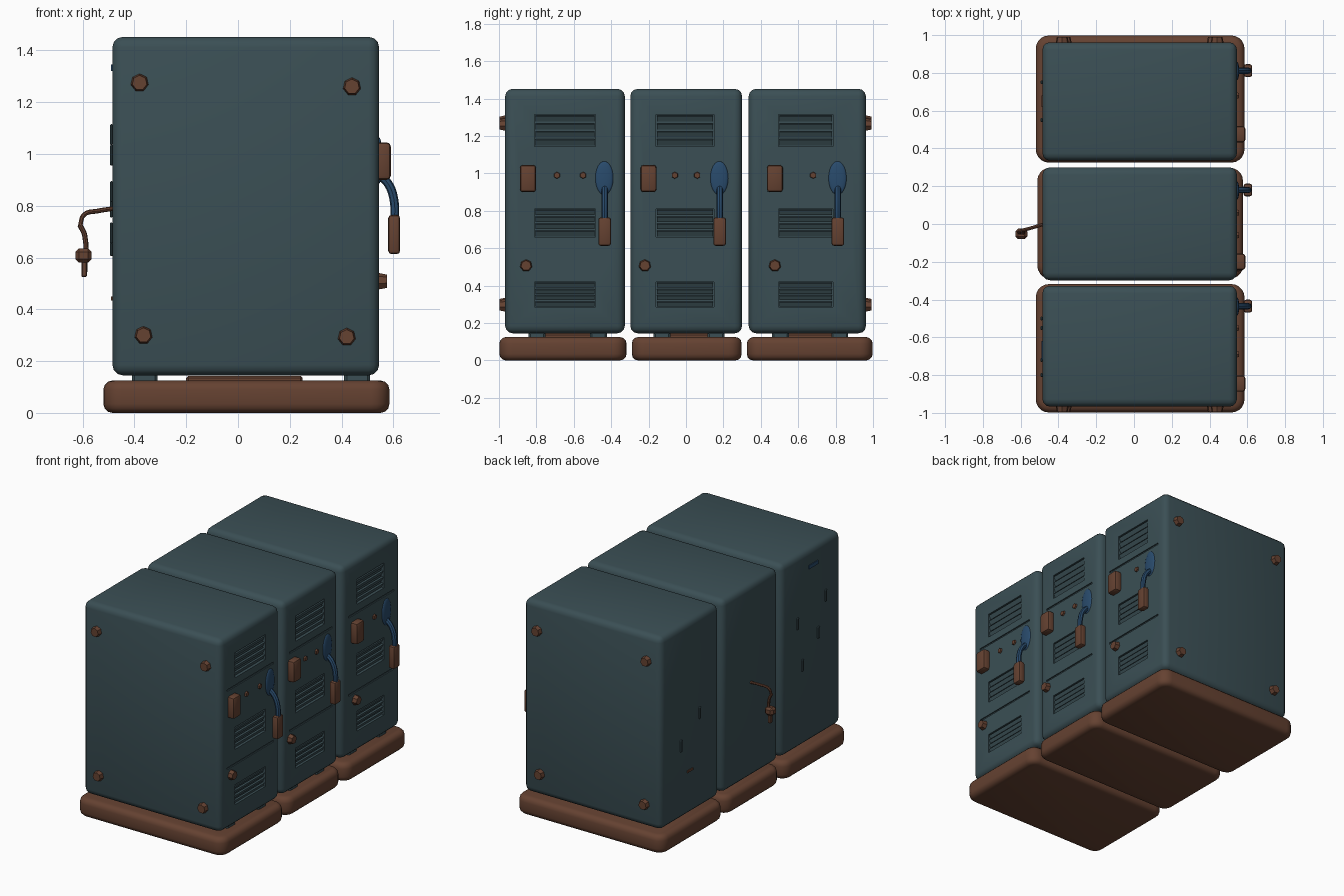
import bpy, bmesh, math
from mathutils import Vector, Matrix

if "Cube" in bpy.data.objects:
    bpy.data.objects.remove(bpy.data.objects["Cube"])


def material(name, rgb):
    m = bpy.data.materials.new(name)
    m.diffuse_color = (*rgb, 1)
    m.use_nodes = True
    m.node_tree.nodes["Principled BSDF"].inputs["Base Color"].default_value = m.diffuse_color
    return m


TEAL = material("dark_teal", (0.043, 0.078, 0.090))
BROWN = material("rust_brown", (0.130, 0.054, 0.031))
BLUE = material("dull_blue", (0.022, 0.070, 0.150))


def finish(name, bm, mat):
    bmesh.ops.recalc_face_normals(bm, faces=bm.faces)
    me = bpy.data.meshes.new(name)
    bm.to_mesh(me)
    bm.free()
    me.materials.append(mat)
    ob = bpy.data.objects.new(name, me)
    bpy.context.collection.objects.link(ob)
    return ob


def add_box(bm, lo, hi):
    lo, hi = Vector(lo), Vector(hi)
    bmesh.ops.create_cube(bm, size=1, matrix=Matrix.Translation((lo + hi) / 2)
                          @ Matrix.Diagonal((*(hi - lo), 1)))


def box(name, lo, hi, mat, r=0.0, rv=0.0, seg=3):
    """Box with rounded vertical corners (rv) and rounded edges (r)."""
    bm = bmesh.new()
    add_box(bm, lo, hi)
    if rv:
        ed = [e for e in bm.edges if abs(e.verts[0].co.z - e.verts[1].co.z) > 1e-4]
        bmesh.ops.bevel(bm, geom=ed, offset=rv, segments=5, profile=0.5, affect='EDGES')
        ed = [e for e in bm.edges if abs(e.verts[0].co.z - e.verts[1].co.z) < 1e-4]
    else:
        ed = bm.edges[:]
    if r:
        bmesh.ops.bevel(bm, geom=ed, offset=r, segments=seg, profile=0.5, affect='EDGES')
    return finish(name, bm, mat)


def bolt(name, pos, axis, r, h, sides=7):
    """Short tapered stud standing on a surface, pointing along axis."""
    bm = bmesh.new()
    axis = Vector(axis)
    rot = axis.to_track_quat('Z', 'Y').to_matrix().to_4x4()
    bmesh.ops.create_cone(bm, cap_ends=True, segments=sides, radius1=r, radius2=r * 0.8,
                          depth=h, matrix=Matrix.Translation(Vector(pos) + axis * h / 2) @ rot)
    return finish(name, bm, BROWN)


def tube(name, pts, r, mat):
    cu = bpy.data.curves.new(name, 'CURVE')
    cu.dimensions = '3D'
    cu.bevel_depth = r
    cu.bevel_resolution = 2
    cu.use_fill_caps = True
    cu.resolution_u = 5
    sp = cu.splines.new('BEZIER')
    sp.bezier_points.add(len(pts) - 1)
    for p, c in zip(sp.bezier_points, pts):
        p.co = c
        p.handle_left_type = p.handle_right_type = 'AUTO'
    cu.materials.append(mat)
    ob = bpy.data.objects.new(name, cu)
    bpy.context.collection.objects.link(ob)
    bpy.ops.object.select_all(action='DESELECT')
    ob.select_set(True)
    bpy.context.view_layer.objects.active = ob
    bpy.ops.object.convert(target='MESH')
    return bpy.context.object


XB, XF = -0.485, 0.545    # back and door planes

# name, body y range, base y range, vent y range, latch y, handle y, knob y, small studs
LOCKERS = [
    ("near", (-0.967, -0.327), (-0.998, -0.318), (-0.81, -0.485), -0.845, -0.435, -0.855, (-0.69, -0.55)),
    ("middle", (-0.298, 0.30), (-0.29, 0.298), (-0.16, 0.15), -0.20, 0.18, -0.22, (-0.06, 0.06)),
    ("far", (0.335, 0.962), (0.325, 0.998), (0.495, 0.785), 0.475, 0.812, 0.475, (0.68,)),
]
VENTS = [(1.15, 1.32), (0.665, 0.815), (0.29, 0.425)]

for nm, (y0, y1), (b0, b1), (v0, v1), latch, hy, knob, studs in LOCKERS:
    # cabinet body with vent pockets and door grooves cut in
    body = box(nm + "_body", (XB, y0, 0.15), (XF, y1, 1.457), TEAL, r=0.04)
    cb = bmesh.new()
    for z0, z1 in VENTS:
        add_box(cb, (XF - 0.022, v0, z0), (XF + 0.05, v1, z1))
    for z in (1.095, 0.565):
        add_box(cb, (XF - 0.008, y0 + 0.07, z - 0.006), (XF + 0.05, y1 - 0.07, z + 0.006))
    cut = finish(nm + "_cutter", cb, TEAL)
    cut.hide_render = True
    mod = body.modifiers.new("vents", 'BOOLEAN')
    mod.operation = 'DIFFERENCE'
    mod.object = cut
    mod.solver = 'EXACT'
    bpy.ops.object.select_all(action='DESELECT')
    bpy.context.view_layer.objects.active = body
    body.select_set(True)
    bpy.ops.object.modifier_apply(modifier="vents")
    bpy.data.objects.remove(cut)

    # tilted louvre slats
    bm = bmesh.new()
    for z0, z1 in VENTS:
        step = (z1 - z0) / 4
        for i in range(4):
            z = z0 + step * (i + 0.5)
            m = (Matrix.Translation((XF - 0.013, (v0 + v1) / 2, z)) @ Matrix.Rotation(math.radians(25), 4, 'Y')
                 @ Matrix.Diagonal((0.012, v1 - v0 - 0.01, step * 0.72, 1)))
            bmesh.ops.create_cube(bm, size=1, matrix=m)
    finish(nm + "_louvres", bm, TEAL)

    # plinth and feet
    out = 0.0 if nm != "middle" else 0.008
    box(nm + "_plinth", (-0.52 + out, b0, 0.005), (0.585 - out, b1, 0.13), BROWN, r=0.035, rv=0.07)
    for fx in (-0.36, 0.46):
        for fy in (y0 + 0.17, y1 - 0.14):
            box(nm + "_foot", (fx - 0.05, fy - 0.045, 0.12), (fx + 0.05, fy + 0.045, 0.16), TEAL, r=0.01, seg=1)
    box(nm + "_foot_pad", (-0.2, (y0 + y1) / 2 - 0.15, 0.12), (0.25, (y0 + y1) / 2 + 0.15, 0.148), BROWN, r=0.008, seg=1)

    # latch box, knob and small studs
    box(nm + "_latch", (XF - 0.02, latch - 0.043, 0.905), (0.59, latch + 0.043, 1.05), BROWN, r=0.016, seg=2)
    bolt(nm + "_knob", (XF - 0.005, knob, 0.512), (1, 0, 0), 0.034, 0.035)
    for s in studs:
        bolt(nm + "_stud", (XF - 0.005, s, 0.995), (1, 0, 0), 0.02, 0.015, 6)

    # handle: oval plate, curved stem, grip
    bm = bmesh.new()
    bmesh.ops.create_uvsphere(bm, u_segments=20, v_segments=12, radius=1,
                              matrix=Matrix.Translation((XF, hy - 0.002, 0.98))
                              @ Matrix.Diagonal((0.012, 0.048, 0.09, 1)))
    finish(nm + "_handle_plate", bm, BLUE)
    tube(nm + "_handle_stem", [(XF - 0.005, hy, 0.93), (0.58, hy, 0.89), (0.602, hy, 0.83), (0.605, hy, 0.74)], 0.017, BLUE)
    box(nm + "_handle_grip", (0.58, hy - 0.034, 0.618), (0.626, hy + 0.034, 0.77), BROWN, r=0.013, seg=2)

# bolts on both outer side walls
for side, wall in ((-1, -0.962), (1, 0.957)):
    for x, z in ((-0.38, 1.28), (0.44, 1.265), (-0.365, 0.305), (0.42, 0.298)):
        bolt("side_bolt", (x, wall, z), (0, side, 0), 0.036, 0.034)

# broken cable with hanging plug on the back
tube("back_cable", [(-0.475, 0.0, 0.795), (-0.54, -0.02, 0.785), (-0.595, -0.035, 0.77), (-0.61, -0.045, 0.725)], 0.009, BROWN)
tube("plug_cord", [(-0.61, -0.045, 0.73), (-0.592, -0.045, 0.69), (-0.592, -0.05, 0.55)], 0.01, BROWN)
box("cable_plug", (-0.628, -0.08, 0.585), (-0.565, -0.025, 0.64), BROWN, r=0.014, seg=1)
box("plug_tip", (-0.605, -0.065, 0.53), (-0.583, -0.04, 0.60), BROWN, r=0.004, seg=1)

# flaked patches on the back wall
box("back_blue_patch", (XB - 0.005, -0.72, 1.325), (XB + 0.002, -0.62, 1.35), BLUE)
box("back_rust_patch", (XB - 0.005, 0.62, 0.44), (XB + 0.002, 0.68, 0.455), BROWN)
for y, z in ((-0.8, 1.08), (-0.5, 1.0), (-0.72, 0.86), (-0.55, 0.7), (0.55, 0.8), (0.75, 0.65)):
    box("back_flake", (XB - 0.01, y - 0.01, z - 0.04), (XB + 0.002, y + 0.01, z + 0.04), TEAL, r=0.004, seg=1)

# smooth shading with sharp edges kept; drop everything onto the ground
bpy.ops.object.select_all(action='SELECT')
for ob in bpy.data.objects:
    ob.location.z -= 0.005
bpy.context.view_layer.objects.active = bpy.data.objects[0]
bpy.ops.object.shade_smooth_by_angle(angle=math.radians(35))
